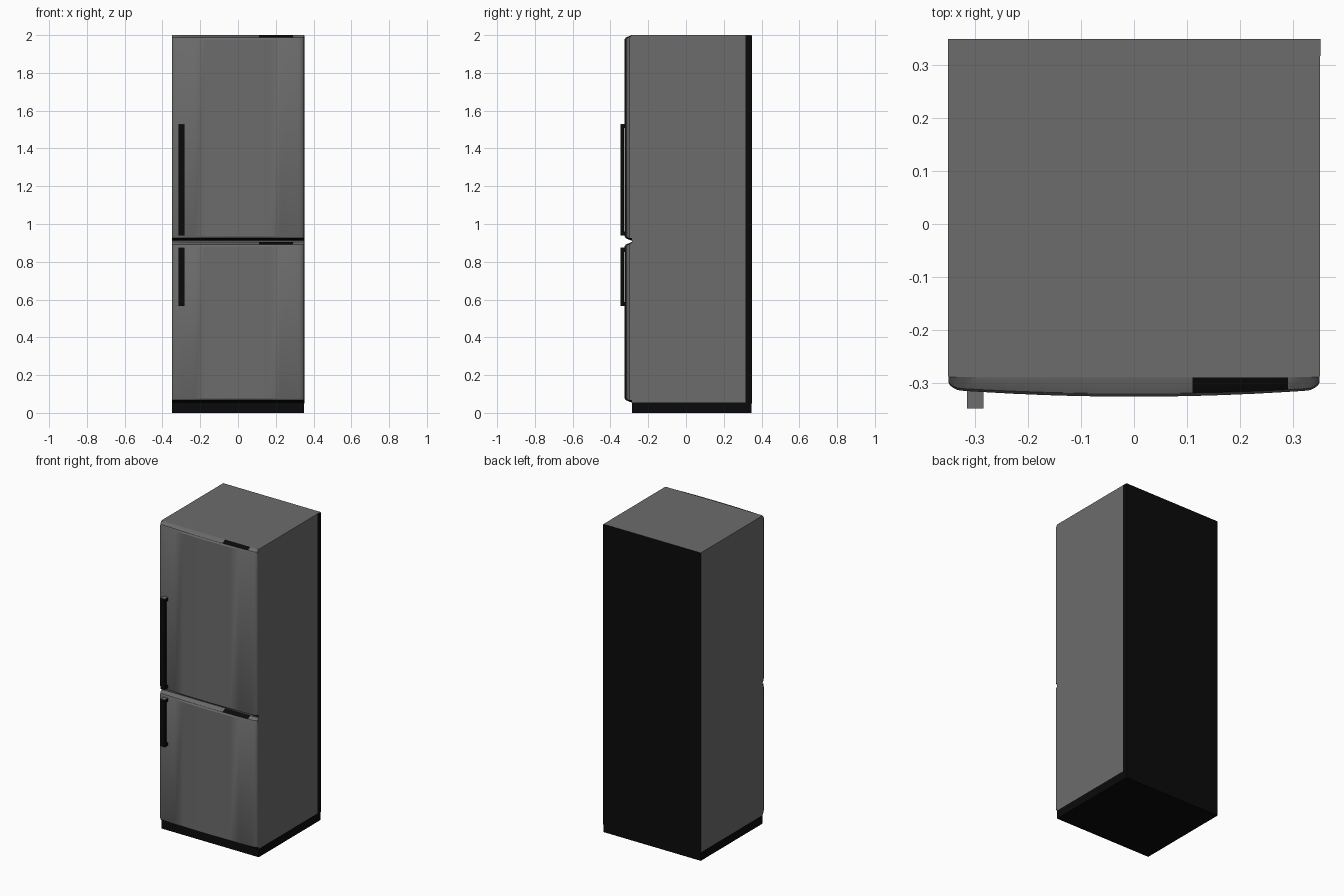
import bpy, bmesh

if "Cube" in bpy.data.objects:
    bpy.data.objects.remove(bpy.data.objects["Cube"])


def material(name, value):
    m = bpy.data.materials.new(name)
    m.diffuse_color = (value, value, value, 1)
    m.use_nodes = True
    m.node_tree.nodes["Principled BSDF"].inputs["Base Color"].default_value = m.diffuse_color
    return m


GREY = material("steel grey", 0.15)
BLACK = material("matte black", 0.003)
W, BACK, FRONT = 0.35, 0.348, -0.287   # half width, back and cabinet front


def finish(name, bm, mats):
    bmesh.ops.recalc_face_normals(bm, faces=bm.faces)
    me = bpy.data.meshes.new(name)
    bm.to_mesh(me)
    bm.free()
    for m in mats:
        me.materials.append(m)
    ob = bpy.data.objects.new(name, me)
    bpy.context.collection.objects.link(ob)
    return ob


def box(name, lo, hi, mats, rule=None):
    bm = bmesh.new()
    bmesh.ops.create_cube(bm, size=1)
    for v in bm.verts:
        for i in range(3):
            v.co[i] = hi[i] if v.co[i] > 0 else lo[i]
    bm.normal_update()
    if rule:
        for f in bm.faces:
            f.material_index = 1 if rule(f.normal) else 0
    return finish(name, bm, mats)


# Cabinet: grey shell with black back and underside, on a black plinth
box("cabinet", (-W, FRONT, 0.055), (W, BACK, 2.0), [GREY, BLACK],
    lambda n: n.y > 0.5 or n.z < -0.5)
box("plinth", (-W, FRONT, 0), (W, BACK, 0.055), [BLACK])
box("rear_side_strip", (W - 0.004, 0.316, 0.05), (W + 0.001, BACK + 0.0005, 1.998), [BLACK])

# Door plan: shallow bow with rounded corners
half = [0.05, 0.11, 0.17, 0.23, 0.29, 0.32]
right = [(x, -0.325 + 0.011 * (x / 0.32) ** 2) for x in half]
right += [(0.332, -0.3125), (0.340, -0.3085), (0.346, -0.304), (0.349, -0.299), (0.349, FRONT + 0.001)]
PLAN = [(-x, y) for x, y in reversed(right)] + right


def door(name, z0, z1):
    bm = bmesh.new()
    levels = [(z0, 0.05), (z0 + 0.013, 0.85), (z0 + 0.022, 1),
              (z1 - 0.022, 1), (z1 - 0.013, 0.85), (z1, 0.05)]
    rings = [[bm.verts.new((x, FRONT + k * (y - FRONT), z)) for x, y in PLAN] for z, k in levels]
    n = len(PLAN)
    for j in range(5):
        for i in range(n):
            a, b = rings[j], rings[j + 1]
            k = (i + 1) % n
            f = bm.faces.new((a[i], a[k], b[k], b[i]))
            x = f.calc_center_median().x
            # black underside bevel, and a black inlay on the top bevel
            inlay = j == 4 and k and 0.11 < x < 0.29
            f.material_index = 1 if j == 0 or inlay else 0
    bm.faces.new(rings[0]).material_index = 1
    bm.faces.new(rings[-1])
    ob = finish(name, bm, [GREY, BLACK])
    bpy.ops.object.select_all(action='DESELECT')
    bpy.context.view_layer.objects.active = ob
    ob.select_set(True)
    bpy.ops.object.shade_smooth_by_angle(angle=0.5)


door("lower_door", 0.055, 0.904)
door("upper_door", 0.912, 2.0)

# Handles: slim bar held by a short post at each end, grey cap on top
for label, z0, z1 in (("lower", 0.567, 0.875), ("upper", 0.94, 1.53)):
    box(label + "_handle_bar", (-0.314, -0.347, z0), (-0.283, -0.328, z1 - 0.002), [BLACK])
    for end, a, b in (("bottom", z0, z0 + 0.02), ("top", z1 - 0.022, z1 - 0.002)):
        box(f"{label}_handle_{end}_post", (-0.314, -0.33, a), (-0.283, -0.312, b), [BLACK])
    box(label + "_handle_cap", (-0.314, -0.347, z1 - 0.002), (-0.283, -0.312, z1), [GREY])
